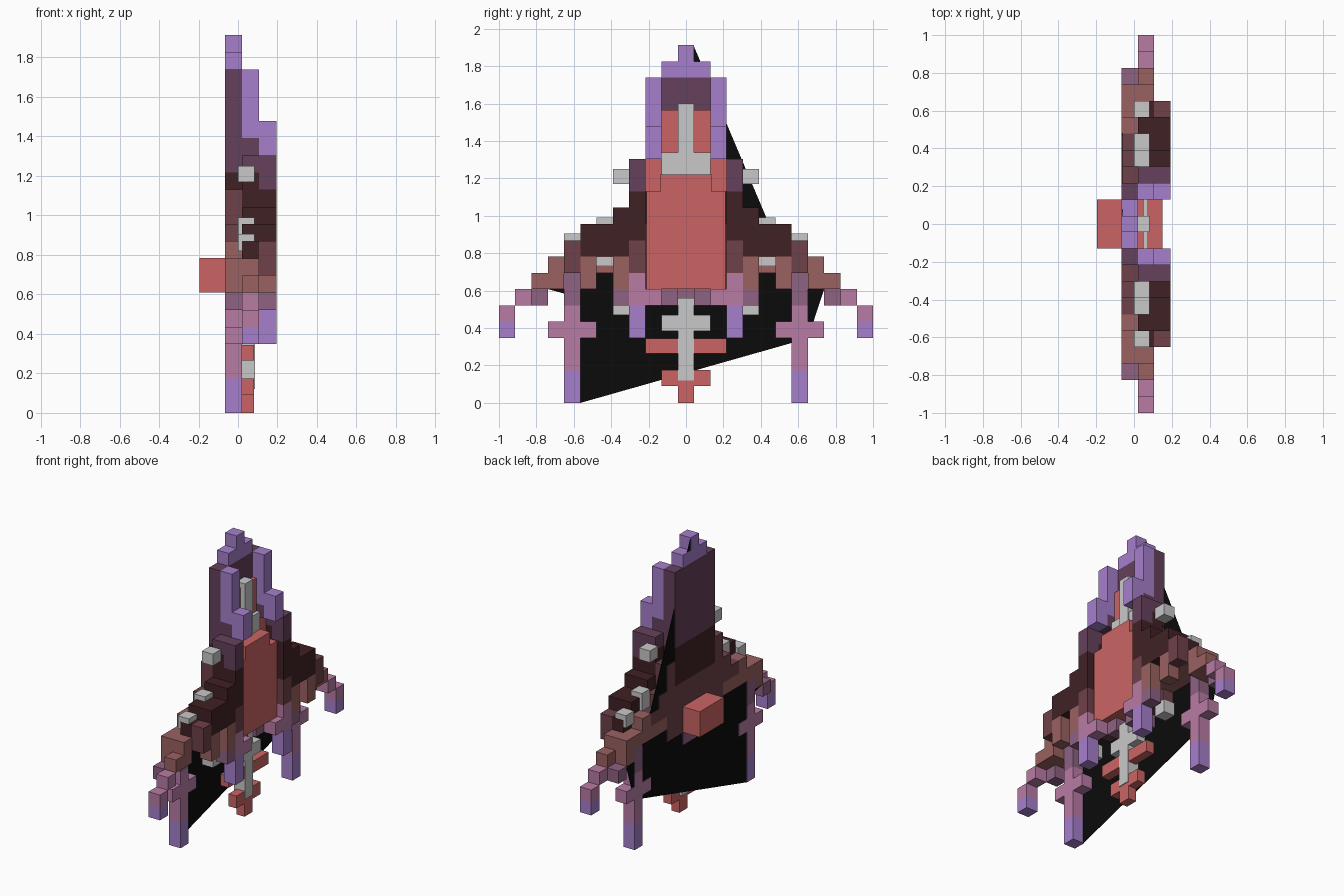
import bpy, bmesh

if "Cube" in bpy.data.objects:
    bpy.data.objects.remove(bpy.data.objects["Cube"])

V = 2 / 23                      # size of one block
A, B, C = (-.067, .02), (.02, .107), (.107, .194)   # back, middle, front layers


def lin(c):
    return c / 12.92 if c <= .04045 else ((c + .055) / 1.055) ** 2.4


def material(name, h):
    m = bpy.data.materials.new(name)
    m.diffuse_color = [lin(int(h[i:i + 2], 16) / 255) for i in (0, 2, 4)] + [1]
    m.use_nodes = True
    m.node_tree.nodes["Principled BSDF"].inputs["Base Color"].default_value = m.diffuse_color
    return m


M = {n: material(n, h) for n, h in dict(
    purple="A67FCB", pink="B97CA5", mauve="8E6283", brown="9B6161", maroon="6E4149",
    dark_brown="402124", dark_purple="65415B", red="CC6464", grey="C9C9C9", black="0B0B0B").items()}


def box(bm, x, y, z, idx):
    v = [bm.verts.new((a, b, c)) for a in x for b in y for c in z]
    for f in ((0, 1, 3, 2), (4, 6, 7, 5), (0, 4, 5, 1), (2, 3, 7, 6), (0, 2, 6, 4), (1, 5, 7, 3)):
        bm.faces.new([v[i] for i in f]).material_index = idx


def part(name, rows):
    """rows: (colour, layer, first column, last column, bottom row, top row), mirrored in y.
    Column 0 is the middle; a run starting at 0 becomes one centred box."""
    bm = bmesh.new()
    cols = list(dict.fromkeys(r[0] for r in rows))
    for col, x, j0, j1, k0, k1 in rows:
        z, hi, lo = (k0 * V, (k1 + 1) * V), (j1 + .5) * V, (j0 - .5) * V
        i = cols.index(col)
        if j0 == 0:
            box(bm, x, (-hi, hi), z, i)
        else:
            box(bm, x, (lo, hi), z, i)
            box(bm, x, (-hi, -lo), z, i)
    finish(name, bm, cols)


def finish(name, bm, cols):
    me = bpy.data.meshes.new(name)
    bm.to_mesh(me)
    bm.free()
    for c in cols:
        me.materials.append(M[c])
    bpy.context.collection.objects.link(bpy.data.objects.new(name, me))


# Tall back wall and crest
part("back_wall", [
    ("purple", A, 0, 0, 21, 21), ("purple", A, 0, 1, 20, 20),
    ("dark_purple", A, 0, 2, 14, 19), ("dark_brown", A, 0, 2, 11, 13),
    ("maroon", A, 0, 5, 9, 9), ("maroon", A, 0, 4, 10, 10), ("maroon", A, 3, 3, 11, 12),
    ("maroon", A, 0, 3, 7, 8), ("mauve", A, 0, 1, 6, 6)])

# Wing rows at the back
part("back_wing", [("brown", A, 4, 8, 8, 8), ("brown", A, 8, 8, 7, 7), ("mauve", A, 9, 9, 6, 6),
                   ("brown", A, 6, 6, 9, 9)])

# Middle wing layer with drooping tips
part("middle_wing", [
    ("purple", B, 11, 11, 4, 4), ("pink", B, 11, 11, 5, 5), ("pink", B, 10, 10, 6, 6),
    ("brown", B, 8, 9, 7, 7), ("brown", B, 3, 8, 8, 8),
    ("dark_brown", B, 3, 7, 9, 9), ("dark_brown", B, 3, 6, 10, 10),
    ("dark_brown", B, 3, 4, 11, 11), ("dark_brown", B, 3, 3, 12, 13), ("dark_purple", B, 3, 3, 14, 14),
    ("dark_purple", B, 2, 2, 15, 15)])

# Front armour layer
part("front_wing", [
    ("maroon", C, 7, 7, 8, 9), ("dark_brown", C, 4, 6, 9, 9), ("dark_brown", C, 4, 6, 10, 10),
    ("dark_brown", C, 4, 4, 11, 11), ("brown", C, 6, 6, 7, 8), ("brown", C, 4, 4, 7, 8),
    ("maroon", C, 3, 3, 8, 9), ("dark_brown", C, 3, 3, 10, 12), ("dark_purple", C, 3, 3, 13, 14)])

# Horns beside the crest
part("horns", [("purple", B, 2, 2, 16, 19), ("purple", C, 2, 2, 15, 16)])

# Outer legs with crossbars
part("outer_legs", [("purple", A, 7, 7, 0, 1), ("pink", A, 7, 7, 2, 5), ("pink", A, 6, 6, 4, 4),
                    ("pink", A, 8, 8, 4, 4), ("mauve", A, 7, 7, 6, 7)])

# Short inner legs
part("inner_legs", [("purple", C, 3, 3, 4, 5), ("pink", C, 3, 3, 6, 7), ("pink", C, 2, 2, 6, 6),
                    ("mauve", C, 4, 4, 6, 6), ("mauve", B, 1, 1, 6, 6)])


def blocks(name, col, rows):
    """rows: (x range, y range, z range); y ranges off the middle are mirrored."""
    bm = bmesh.new()
    for x, y, z in rows:
        box(bm, x, y, z, 0)
        if y[0] > 0:
            box(bm, x, (-y[1], -y[0]), z, 0)
    finish(name, bm, [col])


# Red chest, panels beside the neck rod, lower bars and rear box
blocks("chest", "red", [
    ((.0, .15), (-.21, .21), (.61, 1.13)), ((.0, .15), (-.135, .135), (1.13, 1.22)),
    ((.0, .06), (.13, .217), (1.13, 1.304))])
blocks("neck_panel", "red", [((.0, .05), (.043, .13), (1.30, 1.565))])
blocks("lower_bars", "red", [
    ((.02, .08), (-.217, .217), (.265, .345)), ((.02, .08), (-.13, .13), (.09, .175)),
    ((.02, .08), (-.043, .043), (0, .12))])
blocks("rear_box", "red", [((-.196, -.067), (-.13, .13), (.61, .785))])

# Grey rods and studs
blocks("neck_rod", "grey", [((.0, .083), (-.043, .043), (1.2, 1.6)),
                            ((.0, .075), (-.13, .13), (1.215, 1.34))])
blocks("lower_rod", "grey", [((.0, .085), (-.043, .043), (.12, .56)),
                             ((.02, .083), (-.13, .13), (.385, .47))])
blocks("studs", "grey", [
    ((.0, .083), (.304, .391), (1.17, 1.25)), ((-.0, .083), (.391, .478), (.87, .99)),
    ((.0, .083), (.565, .652), (.82, .905)), ((.0, .115), (.391, .478), (.735, .78)),
    ((.0, .083), (.304, .391), (.47, .56))])

# Thin black backing sheet
outline = [(.04, 1.912), (.565, .67), (.739, .609), (.652, .345), (-.565, 0),
           (-.565, .56), (-.739, .609), (-.565, .74), (-.2, .9), (-.2, 1.6), (-.04, 1.8)]
bm = bmesh.new()
back = [bm.verts.new((-.064, y, z)) for y, z in outline]
front = [bm.verts.new((-.061, y, z)) for y, z in outline]
bm.faces.new(back)
bm.faces.new(front[::-1])
for i in range(len(outline)):
    n = (i + 1) % len(outline)
    bm.faces.new((back[i], front[i], front[n], back[n]))
bmesh.ops.recalc_face_normals(bm, faces=bm.faces)
finish("backing_sheet", bm, ["black"])
